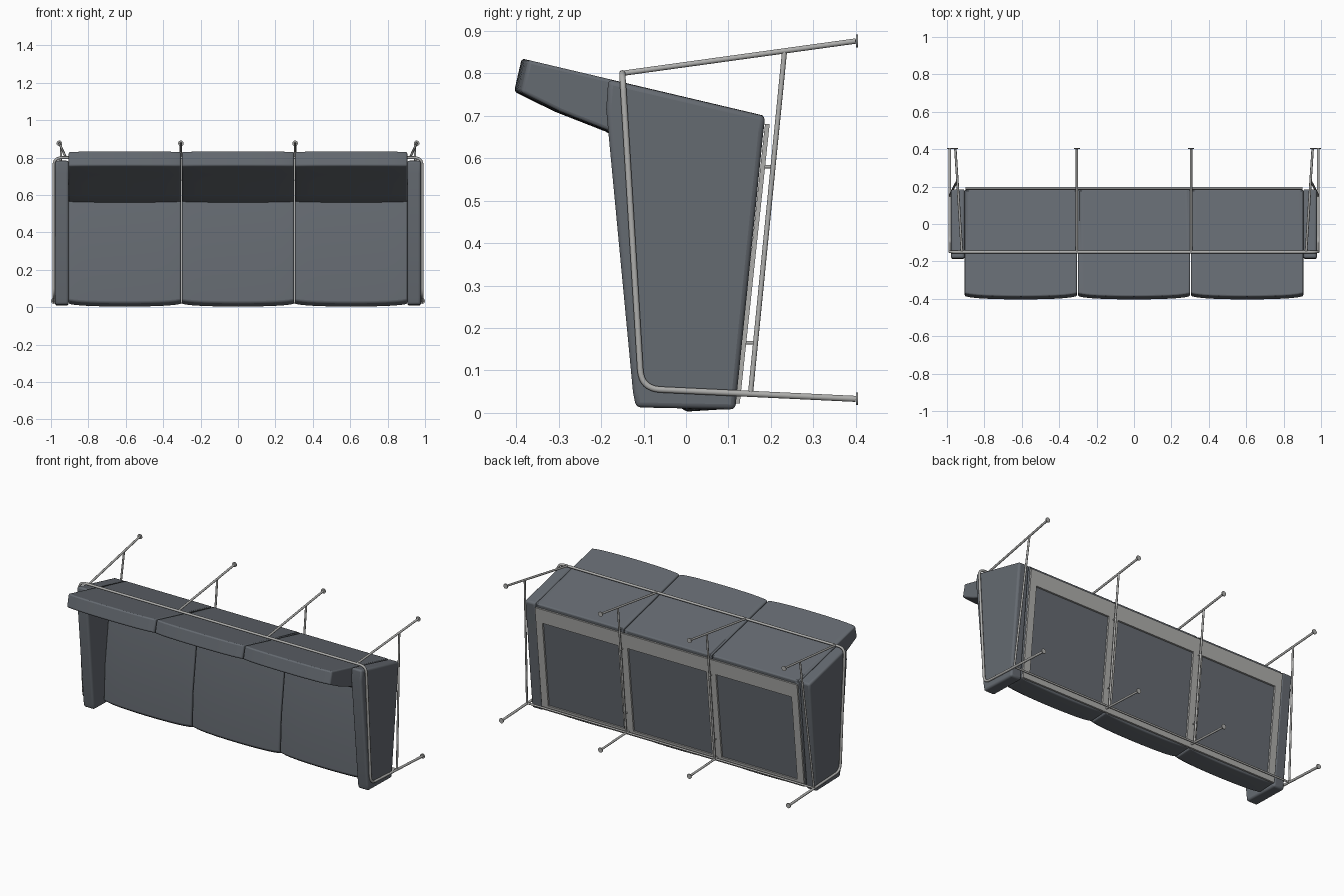
import bpy, bmesh, math
from mathutils import Vector, Matrix

if "Cube" in bpy.data.objects:
    bpy.data.objects.remove(bpy.data.objects["Cube"])


def material(name, col):
    m = bpy.data.materials.new(name)
    m.diffuse_color = col
    m.use_nodes = True
    m.node_tree.nodes["Principled BSDF"].inputs["Base Color"].default_value = m.diffuse_color
    return m


fabric = material("fabric", (0.13, 0.145, 0.165, 1))
metal = material("metal", (0.42, 0.42, 0.41, 1))


def finish(name, bm, mat, bevel=0, segs=3):
    bmesh.ops.recalc_face_normals(bm, faces=bm.faces)
    me = bpy.data.meshes.new(name)
    bm.to_mesh(me)
    bm.free()
    ob = bpy.data.objects.new(name, me)
    bpy.context.collection.objects.link(ob)
    me.materials.append(mat)
    if bevel:
        b = ob.modifiers.new("bevel", "BEVEL")
        b.width, b.segments = bevel, segs
        b.limit_method, b.angle_limit = "ANGLE", math.radians(28)
    bpy.ops.object.select_all(action="DESELECT")
    ob.select_set(True)
    bpy.context.view_layer.objects.active = ob
    bpy.ops.object.shade_smooth_by_angle(angle=math.radians(40))
    return ob


def cushion(name, profile, x0, x1, anchor=(0, 0), puff=0, steps=1, bevel=0.012):
    """Loft a y-z profile along x, shrinking it toward the anchor at both ends."""
    bm = bmesh.new()
    rings = []
    for i in range(steps + 1):
        t = -math.cos(math.pi * i / steps)
        s = 1 - puff * (0.55 * t ** 2 + 0.45 * t ** 8)
        x = (x0 + x1) / 2 + t * (x1 - x0) / 2
        rings.append([bm.verts.new((x, anchor[0] + (y - anchor[0]) * s,
                                    anchor[1] + (z - anchor[1]) * s)) for y, z in profile])
    n = len(profile)
    for a, b in zip(rings, rings[1:]):
        for j in range(n):
            k = (j + 1) % n
            bm.faces.new((a[j], a[k], b[k], b[j]))
    bm.faces.new(rings[0])
    bm.faces.new(rings[-1])
    return finish(name, bm, fabric, bevel)


def tube(name, pts, r=0.007, fillet=0):
    """Round rod through points, with rounded corners."""
    pts = [Vector(p) for p in pts]
    path = [pts[0]]
    for a, p, c in zip(pts, pts[1:], pts[2:]):
        f = fillet if isinstance(fillet, (int, float)) else fillet[len(path)]
        s, e = p + (a - p).normalized() * f, p + (c - p).normalized() * f
        for i in range(9):
            t = i / 8
            path.append(s * (1 - t) ** 2 + p * 2 * t * (1 - t) + e * t * t)
    path.append(pts[-1])
    cu = bpy.data.curves.new(name, "CURVE")
    cu.dimensions = "3D"
    cu.bevel_depth, cu.bevel_resolution, cu.use_fill_caps = r, 3, True
    sp = cu.splines.new("POLY")
    sp.points.add(len(path) - 1)
    for q, p in zip(sp.points, path):
        q.co = (*p, 1)
    cu.materials.append(metal)
    ob = bpy.data.objects.new(name, cu)
    bpy.context.collection.objects.link(ob)


def foot(name, x, z):
    bm = bmesh.new()
    bmesh.ops.create_cone(bm, cap_ends=True, segments=20, radius1=0.015, radius2=0.015, depth=0.005,
                          matrix=Matrix.Translation((x, 0.4025, z)) @ Matrix.Rotation(math.pi / 2, 4, "X"))
    finish(name, bm, metal)


# Seat and back cushions, three of each
seat = [(-0.03, 0.025), (0.0, 0.003), (0.115, 0.01), (0.182, 0.68), (0.04, 0.68), (0.02, 0.57), (-0.02, 0.25)]
back = [(-0.387, 0.835), (-0.405, 0.757), (-0.31, 0.71), (-0.19, 0.663), (-0.08, 0.60),
        (0.02, 0.56), (0.165, 0.56), (0.185, 0.70)]
for i in range(3):
    x0 = -0.905 + i * 0.605
    x1 = x0 + 0.6
    cushion(f"seat_cushion_{i+1}", seat, x0, x1, (0.183, 0.69), 0.022, 14)
    cushion(f"back_cushion_{i+1}", back, x0, x1, (0.185, 0.70), 0.03, 14)

# Arms
arm = [(-0.188, 0.715), (-0.183, 0.786), (0.187, 0.699), (0.182, 0.66), (0.116, 0.008), (-0.118, 0.013), (-0.125, 0.05)]
for s, side in ((-1, "left"), (1, "right")):
    cushion(f"arm_{side}", arm, s * 0.905, s * 0.978, bevel=0.012)

# Rear support frame with three openings, laid along the sloping seat underside
bm = bmesh.new()


def bar(x0, x1, z0, z1):
    g = bmesh.ops.create_cube(bm, size=1)["verts"]
    for v in g:
        z = z1 if v.co.z > 0 else z0
        y = 0.122 + (z - 0.03) * 0.107 + v.co.y * 0.011
        v.co = ((x1 if v.co.x > 0 else x0), y, z)


bar(-0.9, 0.9, 0.59, 0.68)
bar(-0.9, 0.9, 0.022, 0.055)
for a, b in ((-0.9, -0.855), (-0.335, -0.27), (0.27, 0.335), (0.855, 0.9)):
    bar(a, b, 0.055, 0.59)
finish("support_frame", bm, metal)

# Wraparound rail: lower legs, arm uprights and the long rail over the backrest
R = 0.985
half = [(R, 0.4, 0.033), (R, -0.105, 0.057), (R, -0.15, 0.80)]
tube("wrap_rail", [(-x, y, z) for x, y, z in half] + half[::-1], 0.0075, 0.045)
tube("lower_rail", [(-R, 0.15, 0.046), (R, 0.15, 0.046)], 0.006)

# Legs, struts and feet
legs = [(-0.92, -0.955, -0.985), (-0.305, -0.305, -0.305), (0.305, 0.305, 0.305), (0.92, 0.955, 0.985)]
for i, (xa, xb, xl) in enumerate(legs, 1):
    tube(f"upper_leg_{i}", [(xa, -0.15, 0.80), (xb, 0.4, 0.876)], 0.0065)
    xm = xa + (xb - xa) * 0.7
    tube(f"strut_{i}", [(xm, 0.232, 0.85), (xl, 0.152, 0.046)], 0.006)
    foot(f"upper_foot_{i}", xb, 0.876)
    foot(f"lower_foot_{i}", xl, 0.033)
    if abs(xl) < 0.5:
        tube(f"lower_leg_{i}", [(xl, 0.12, 0.046), (xl, 0.4, 0.033)], 0.0065)
        for z in (0.165, 0.58):
            y = 0.122 + (z - 0.03) * 0.107
            tube(f"spacer_{i}_{int(z*100)}", [(xl, y, z), (xl, y + 0.03, z)], 0.004)
